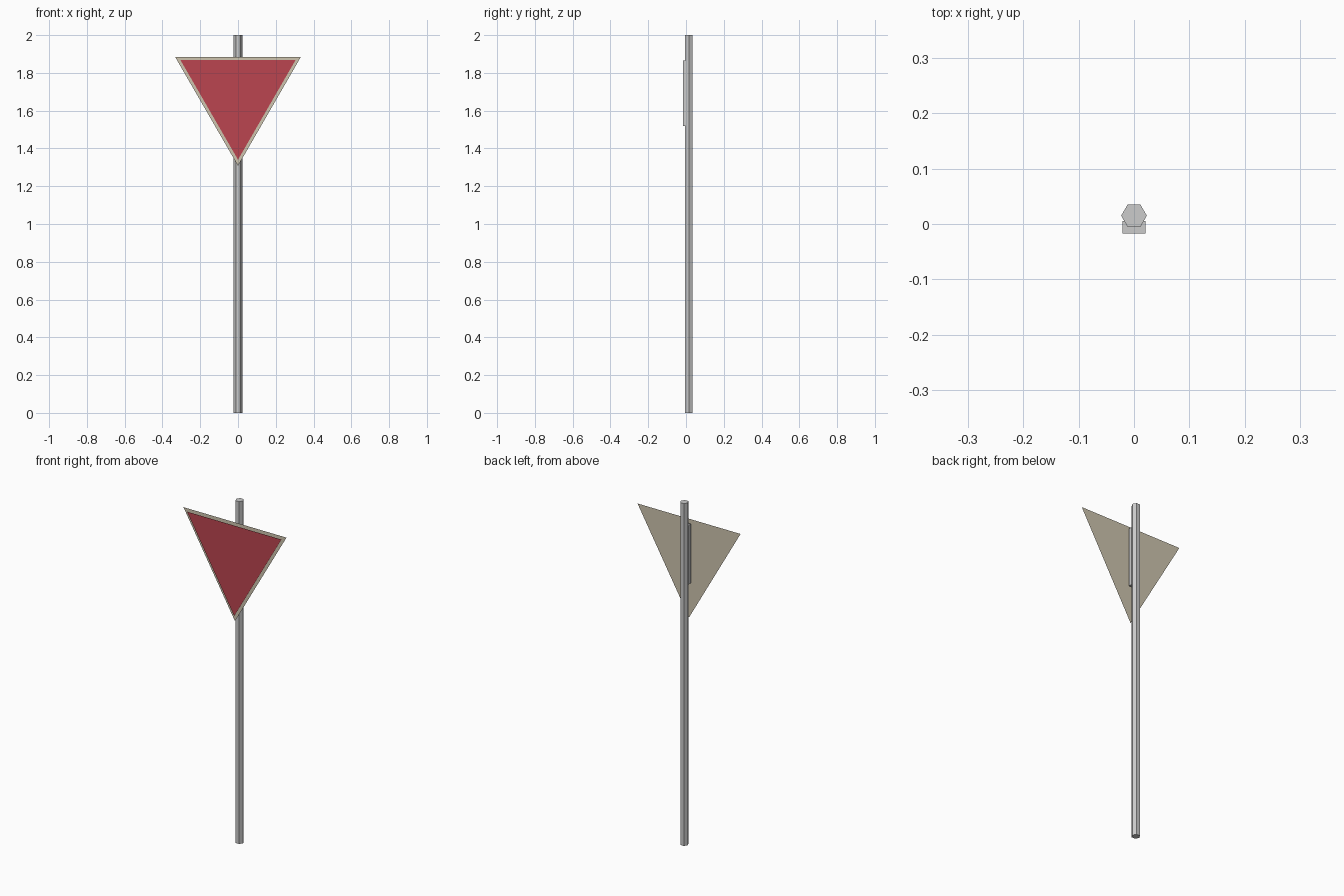
import bpy, math

if "Cube" in bpy.data.objects:
    bpy.data.objects.remove(bpy.data.objects["Cube"])

def material(name, color):
    m = bpy.data.materials.new(name)
    m.diffuse_color = color
    m.use_nodes = True
    m.node_tree.nodes["Principled BSDF"].inputs["Base Color"].default_value = m.diffuse_color
    return m

def triangle(name, half_width, y, z_mid, mat):
    """Flat equilateral panel, point down, facing -y."""
    r = half_width * 2 / math.sqrt(3)
    verts = [(r * math.cos(math.radians(a)), y, z_mid + r * math.sin(math.radians(a)))
             for a in (30, 150, 270)]
    me = bpy.data.meshes.new(name)
    me.from_pydata(verts, [], [(0, 1, 2)])
    if me.polygons[0].normal.y > 0:
        me.flip_normals()
    me.materials.append(mat)
    ob = bpy.data.objects.new(name, me)
    bpy.context.collection.objects.link(ob)
    return ob

# Hexagonal post, corners on the x axis
bpy.ops.mesh.primitive_cylinder_add(vertices=6, radius=0.0232, depth=2,
                                    location=(0, 0.015, 1),
                                    rotation=(0, 0, math.radians(30)))
bpy.context.object.name = "post"

# Mounting bracket between post and sign
bpy.ops.mesh.primitive_cube_add(size=1, location=(0, -0.006, 1.692))
bracket = bpy.context.object
bracket.name = "bracket"
bracket.scale = (0.042, 0.022, 0.345)

# Sign: pale backing panel with a smaller red panel in front
pale = material("pale_border", (0.62, 0.56, 0.43, 1))
red = material("sign_red", (0.5, 0.06, 0.08, 1))
triangle("sign_backing", 0.333, -0.028, 1.6925, pale)
triangle("sign_face", 0.305, -0.035, 1.6925, red)
